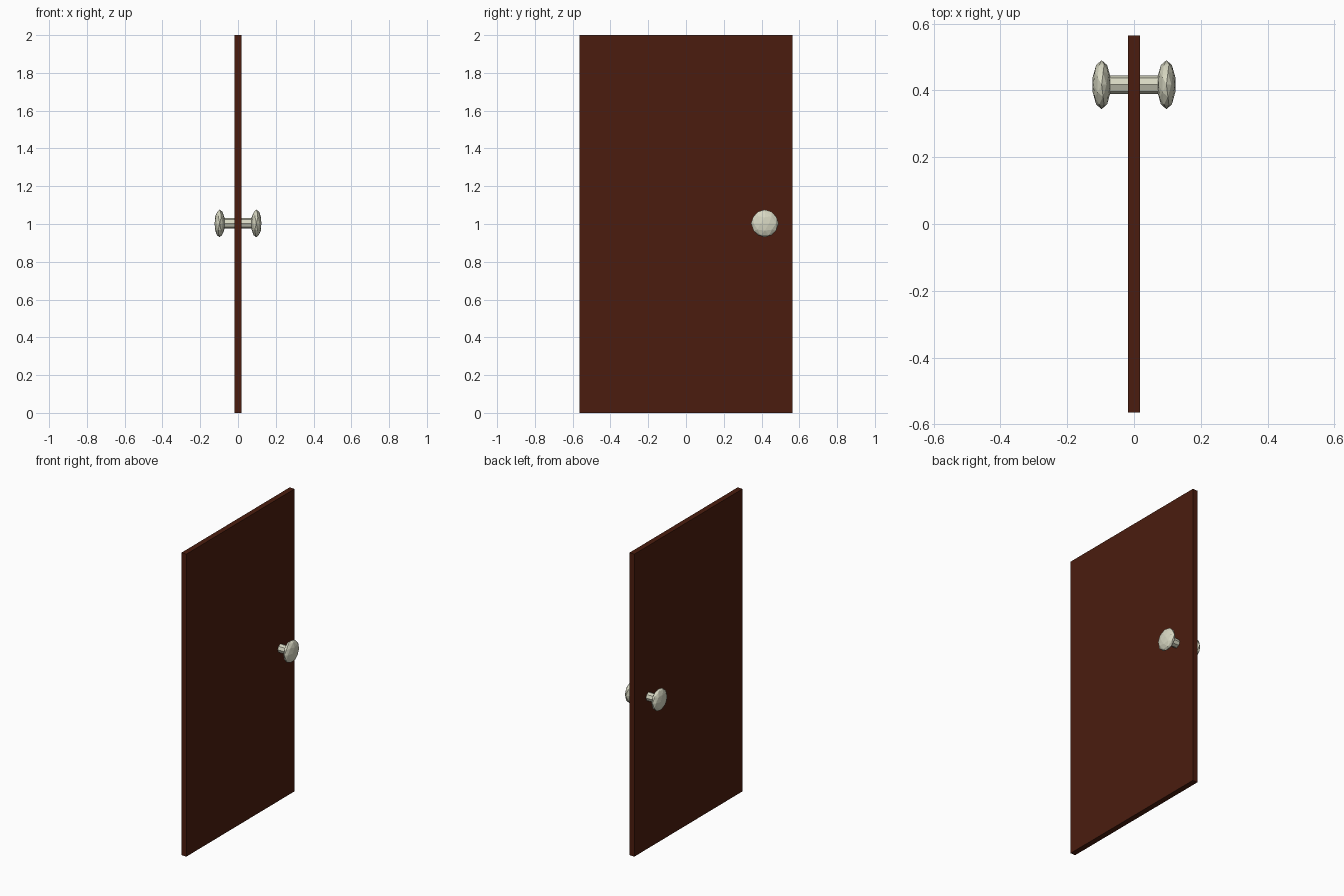
import bpy
from math import pi

if "Cube" in bpy.data.objects:
    bpy.data.objects.remove(bpy.data.objects["Cube"])

KNOB_Y, KNOB_Z = 0.417, 1.003


def material(name, color):
    m = bpy.data.materials.new(name)
    m.diffuse_color = (*color, 1)
    m.use_nodes = True
    m.node_tree.nodes["Principled BSDF"].inputs["Base Color"].default_value = m.diffuse_color
    return m


def finish(name, mat, scale=(1, 1, 1)):
    ob = bpy.context.object
    ob.name = name
    ob.scale = scale
    ob.data.materials.append(mat)
    return ob


wood = material("dark_wood", (0.07, 0.012, 0.0045))
metal = material("pale_metal", (0.68, 0.68, 0.54))

# Door slab
bpy.ops.mesh.primitive_cube_add(size=1, location=(0, 0, 1))
finish("door_panel", wood, (0.036, 1.13, 2))

# Spindle running through the door
bpy.ops.mesh.primitive_cylinder_add(vertices=8, radius=0.028, depth=0.18,
                                    location=(0, KNOB_Y, KNOB_Z), rotation=(0, pi / 2, 0))
finish("knob_spindle", metal)

# Flattened faceted knob on each side
for side, name in ((-1, "left_knob"), (1, "right_knob")):
    bpy.ops.mesh.primitive_ico_sphere_add(subdivisions=2, radius=1,
                                          location=(side * 0.097, KNOB_Y, KNOB_Z))
    finish(name, metal, (0.028, 0.073, 0.073))
